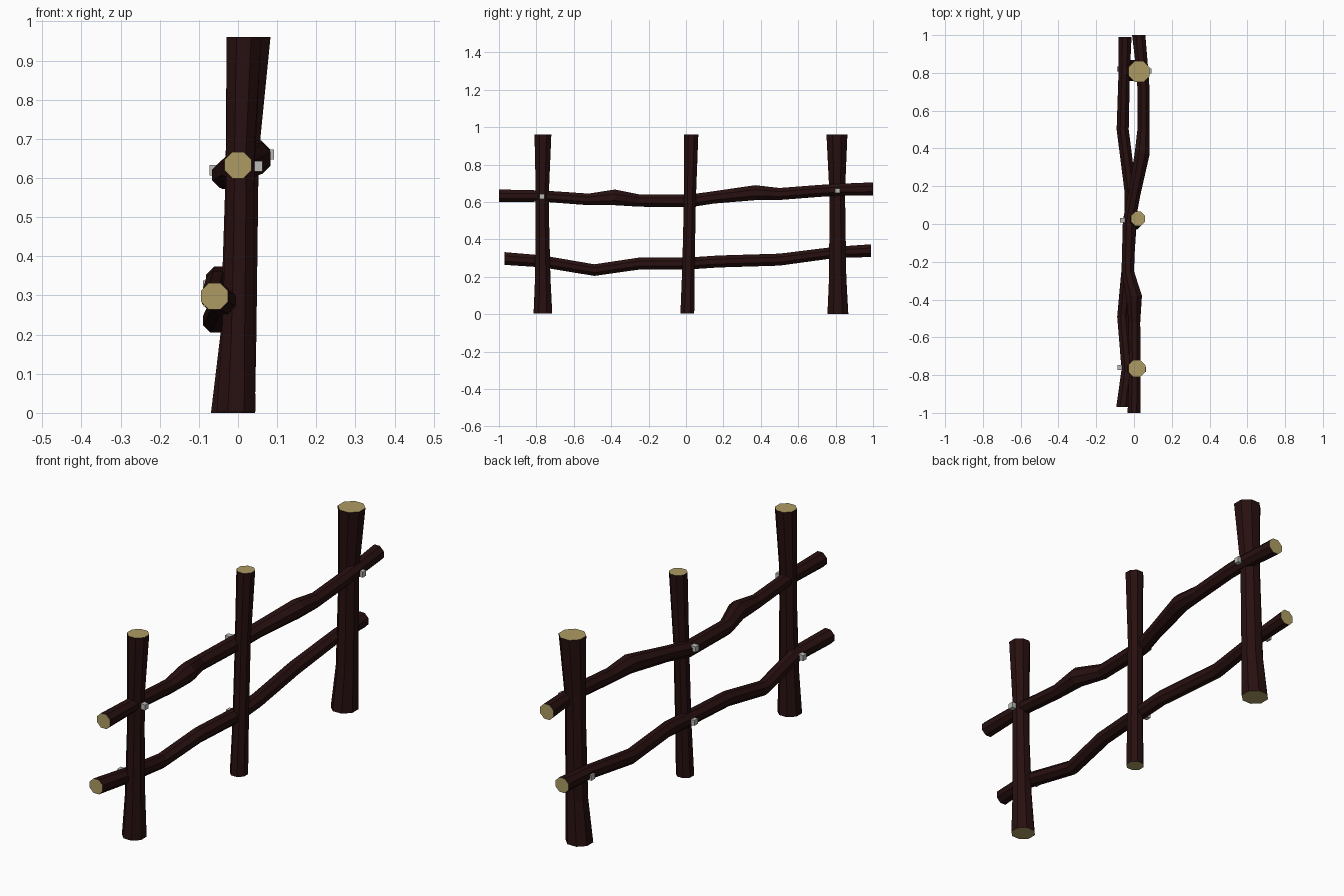
import bpy, bmesh, math
from mathutils import Vector

cube = bpy.data.objects.get("Cube")
if cube:
    bpy.data.objects.remove(cube, do_unlink=True)


def material(name, color):
    m = bpy.data.materials.new(name)
    m.use_nodes = True
    m.diffuse_color = color
    m.node_tree.nodes["Principled BSDF"].inputs["Base Color"].default_value = color
    return m


BARK = material("dark_bark", (0.021, 0.005, 0.005, 1))
CUT = material("cut_wood", (0.42, 0.33, 0.125, 1))
IRON = material("nail_iron", (0.5, 0.5, 0.48, 1))
SIDES = 8


def finish(name, bm, mats):
    bmesh.ops.recalc_face_normals(bm, faces=bm.faces)
    me = bpy.data.meshes.new(name)
    bm.to_mesh(me)
    bm.free()
    for m in mats:
        me.materials.append(m)
    ob = bpy.data.objects.new(name, me)
    bpy.context.collection.objects.link(ob)
    return ob


def log(name, stations, u, v):
    """Loft octagons through (x, y, z, radius) stations; u and v span each ring."""
    bm = bmesh.new()
    rings = []
    for x, y, z, r in stations:
        big = r / math.cos(math.pi / SIDES)
        ring = []
        for i in range(SIDES):
            a = 2 * math.pi * (i + 0.5) / SIDES
            ring.append(bm.verts.new(Vector((x, y, z)) + big * (math.cos(a) * u + math.sin(a) * v)))
        rings.append(ring)
    for a, b in zip(rings, rings[1:]):
        for i in range(SIDES):
            j = (i + 1) % SIDES
            bm.faces.new((a[i], a[j], b[j], b[i]))
    # sawn ends
    for ring in (rings[0], rings[-1]):
        bm.faces.new(ring).material_index = 1
    finish(name, bm, (BARK, CUT))


X, Y, Z = Vector((1, 0, 0)), Vector((0, 1, 0)), Vector((0, 0, 1))

# Upright posts, flared at both ends
log("front_post", [(-.005, -.765, .003, .05), (0, -.766, .2, .041), (.005, -.768, .5, .036),
                   (.006, -.768, .68, .036), (.015, -.765, .96, .045)], X, Y)
log("middle_post", [(0, .007, .003, .037), (.005, .013, .25, .033),
                    (.01, .021, .62, .032), (.021, .028, .96, .038)], X, Y)
log("back_post", [(-.013, .812, 0, .056), (.001, .811, .2, .046), (.01, .809, .6, .042),
                  (.013, .808, .7, .044), (.027, .807, .96, .056)], X, Y)

# Crooked rails weaving past the posts
log("upper_rail", [(0, -1, .633, .034), (.004, -.77, .632, .03), (.002, -.52, .614, .031),
                   (0, -.38, .625, .042), (-.033, -.25, .608, .033), (-.025, .02, .606, .034),
                   (0, .15, .625, .033), (.043, .37, .65, .04), (.05, .5, .643, .032),
                   (.05, .72, .66, .032), (.043, .82, .666, .032), (.025, 1, .67, .035)], X, Z)
log("lower_rail", [(-.06, -.97, .298, .034), (-.034, -.77, .283, .032), (-.058, -.49, .236, .031),
                   (-.035, -.25, .271, .032), (-.017, .02, .272, .032), (-.018, .17, .282, .032),
                   (-.06, .5, .292, .032), (-.052, .8, .331, .03), (-.047, .99, .34, .034)], X, Z)


# Square nail heads where rails meet posts
def nail(name, x, y, z):
    bm = bmesh.new()
    bmesh.ops.create_cube(bm, size=0.026)
    bmesh.ops.translate(bm, verts=bm.verts, vec=(x, y, z))
    finish(name, bm, (IRON,))


nail("upper_front_nail", .05, -.77, .63)
nail("upper_middle_nail", -.06, .02, .62)
nail("upper_back_nail", .079, .81, .66)
nail("lower_front_nail", -.075, -.76, .285)
nail("lower_middle_nail", -.054, .02, .272)
nail("lower_back_nail", -.077, .82, .325)
